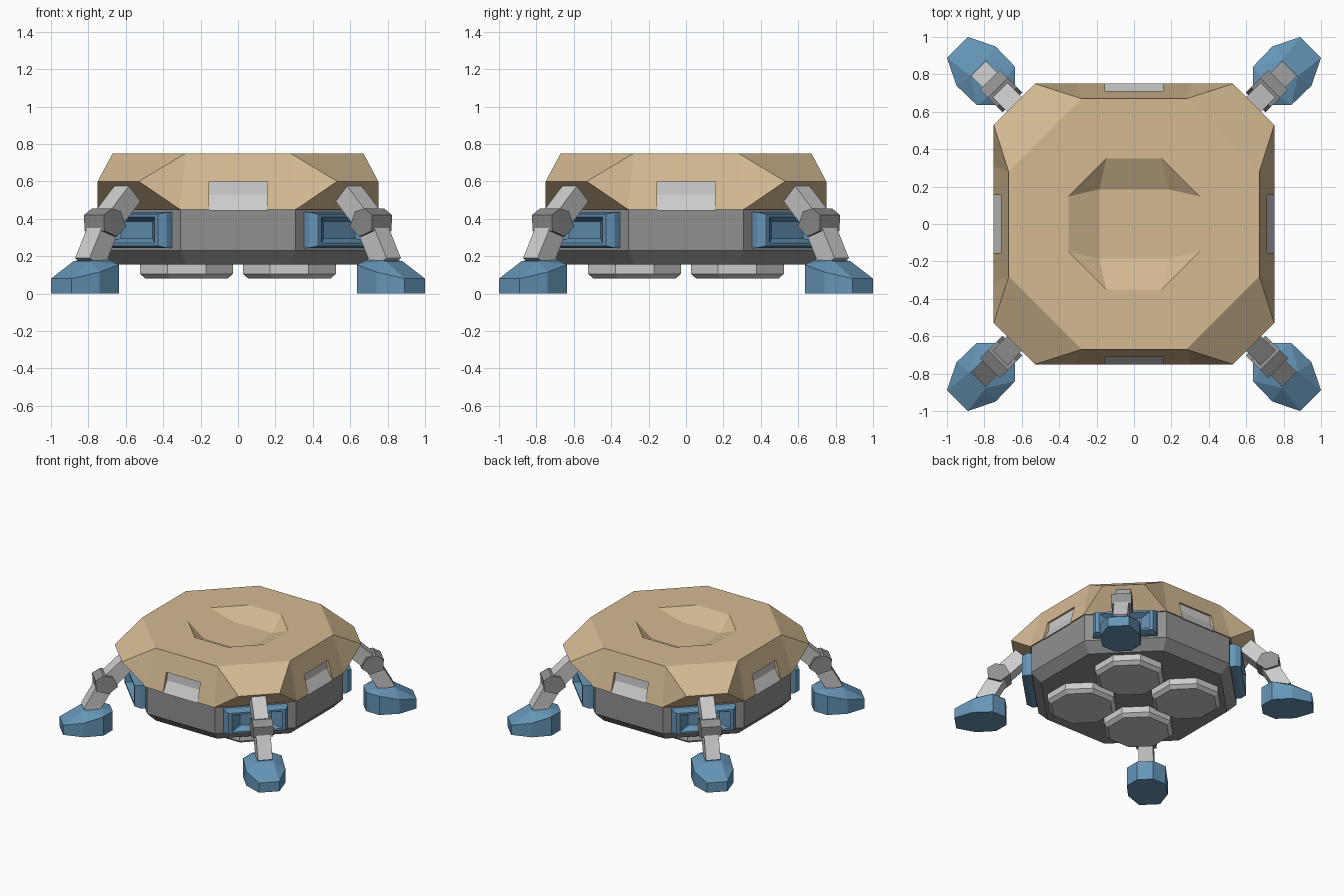
import bpy, bmesh, math
from mathutils import Matrix, Vector

if "Cube" in bpy.data.objects:
    bpy.data.objects.remove(bpy.data.objects["Cube"])


def material(name, rgb):
    m = bpy.data.materials.new(name)
    m.diffuse_color = (*rgb, 1)
    m.use_nodes = True
    m.node_tree.nodes["Principled BSDF"].inputs["Base Color"].default_value = m.diffuse_color
    return m


TAN = material("tan", (0.66, 0.49, 0.29))
BLUE = material("blue", (0.13, 0.30, 0.47))
DARK = material("dark_grey", (0.28, 0.28, 0.28))


def finish(name, bm, angle=0, mat=None):
    bmesh.ops.recalc_face_normals(bm, faces=bm.faces)
    bm.transform(Matrix.Rotation(angle, 4, 'Z'))
    me = bpy.data.meshes.new(name)
    bm.to_mesh(me)
    bm.free()
    ob = bpy.data.objects.new(name, me)
    bpy.context.collection.objects.link(ob)
    if mat:
        me.materials.append(mat)
    return ob


def loft(name, rings, angle=0, mat=None):
    bm = bmesh.new()
    vs = [[bm.verts.new(p) for p in ring] for ring in rings]
    n = len(vs[0])
    for a, b in zip(vs, vs[1:]):
        for i in range(n):
            j = (i + 1) % n
            bm.faces.new((a[i], a[j], b[j], b[i]))
    bm.faces.new(vs[0])
    bm.faces.new(vs[-1])
    return finish(name, bm, angle, mat)


def hull(name, pts, angle=0, mat=None):
    bm = bmesh.new()
    for p in pts:
        bm.verts.new(p)
    bmesh.ops.convex_hull(bm, input=bm.verts[:])
    bmesh.ops.dissolve_limit(bm, angle_limit=0.02, verts=bm.verts[:], edges=bm.edges[:])
    return finish(name, bm, angle, mat)


def octagon(a, b, z, cx=0, cy=0):
    pts = []
    for k in range(4):
        c, s = round(math.cos(k * math.pi / 2)), round(math.sin(k * math.pi / 2))
        for t in (-b, b):
            pts.append((cx + a * c - t * s, cy + a * s + t * c, z))
    return pts


def rect(r, w, z0, z1):
    return [(r, -w, z0), (r, w, z0), (r, w, z1), (r, -w, z1)]


def beam(name, p, q, thick, width, angle, mat=None):
    # box between two points of the radial plane
    p, q = Vector(p), Vector(q)
    d = (q - p).normalized()
    side = Vector((-d.y, d.x)) * thick / 2
    pts = []
    for e in (p, q):
        for s in (-1, 1):
            for w in (-width / 2, width / 2):
                v = e + side * s
                pts.append((v.x, w, v.y))
    return hull(name, pts, angle, mat)


# Upper shell with a shallow dish in its top
bm = bmesh.new()
low, mid, top, rim = [[bm.verts.new(p) for p in octagon(*o)] for o in
                      ((0.75, 0.31, 0.45), (0.75, 0.53, 0.60),
                       (0.67, 0.28, 0.75), (0.35, 0.148, 0.75))]
dish = [bm.verts.new((x, y, 0.67)) for x, y in
        ((0.185, 0.185), (-0.185, 0.185), (-0.185, -0.185), (0.185, -0.185))]
for k in range(4):
    i, j, n = 2 * k, 2 * k + 1, (2 * k + 2) % 8
    bm.faces.new((low[i], low[j], top[j], top[i]))
    bm.faces.new((low[i], top[i], mid[i]))
    bm.faces.new((low[j], mid[j], top[j]))
    bm.faces.new((low[j], low[n], mid[n], mid[j]))
    bm.faces.new((mid[j], mid[n], top[n], top[j]))
    bm.faces.new((top[i], top[j], rim[j], rim[i]))
    bm.faces.new((top[j], top[n], rim[n], rim[j]))
    bm.faces.new((rim[i], rim[j], dish[k], dish[k - 1]))
    bm.faces.new((rim[j], rim[n], dish[k]))
bm.faces.new(dish)
bm.faces.new(low)
shell = finish("upper_shell", bm, 0, TAN)

# Lower hull and the four round pads beneath it
loft("lower_hull", [octagon(0.67, 0.278, 0.155), octagon(0.74, 0.307, 0.23),
                    octagon(0.74, 0.307, 0.46)], 0, DARK)
for x in (-0.275, 0.275):
    for y in (-0.275, 0.275):
        loft("bottom_pad", [octagon(a, a * 0.414, z, x, y) for a, z in
                            ((0.22, 0.08), (0.248, 0.105), (0.248, 0.17))])

# Notches in the four sides of the shell, lined with grey
for k in range(4):
    ang = k * math.pi / 2
    cutter = loft("notch_cutter", [rect(0.64, 0.155, 0.40, 0.60),
                                   rect(0.85, 0.155, 0.40, 0.60)], ang)
    cutter.hide_render = True
    mod = shell.modifiers.new("notch", 'BOOLEAN')
    mod.operation = 'DIFFERENCE'
    mod.object = cutter
    bpy.context.view_layer.objects.active = shell
    bpy.ops.object.modifier_apply(modifier=mod.name)
    bpy.data.objects.remove(cutter)
    profile = ((0.63, 0.445), (0.75, 0.445), (0.70, 0.53), (0.695, 0.602), (0.63, 0.602))
    loft("side_vent", [[(r, t, z) for r, z in profile] for t in (-0.156, 0.156)], ang)

# Corner pods, legs and feet
for k in range(4):
    ang = math.pi / 4 + k * math.pi / 2
    loft("corner_pod", [rect(0.70, 0.24, 0.245, 0.435), rect(0.78, 0.24, 0.245, 0.435),
                        rect(0.82, 0.215, 0.255, 0.425), rect(0.82, 0.19, 0.27, 0.41),
                        rect(0.765, 0.12, 0.295, 0.385)], ang, BLUE)
    beam("upper_leg", (1.0, 0.38), (0.83, 0.54), 0.12, 0.11, ang)
    beam("lower_leg", (1.125, 0.16), (1.0, 0.38), 0.12, 0.11, ang)
    # knee block
    hull("knee", [(r, t, z) for t in (-0.075, 0.075) for r, z in
                  ((0.92, 0.36), (0.96, 0.44), (1.03, 0.455), (1.09, 0.42),
                   (1.085, 0.335), (0.99, 0.305))], ang, DARK)
    outline = ((1.336, 0.078, 0.08), (1.195, 0.148, 0.115),
               (1.043, 0.145, 0.155), (0.958, 0.06, 0.155))
    pts = [(1.03, s * 0.06, 0.18) for s in (-1, 1)] + [(1.18, s * 0.06, 0.175) for s in (-1, 1)]
    for r, t, z in outline:
        for s in (-1, 1):
            pts += [(r, s * t, 0), (r, s * t, z)]
    hull("foot", pts, ang, BLUE)
